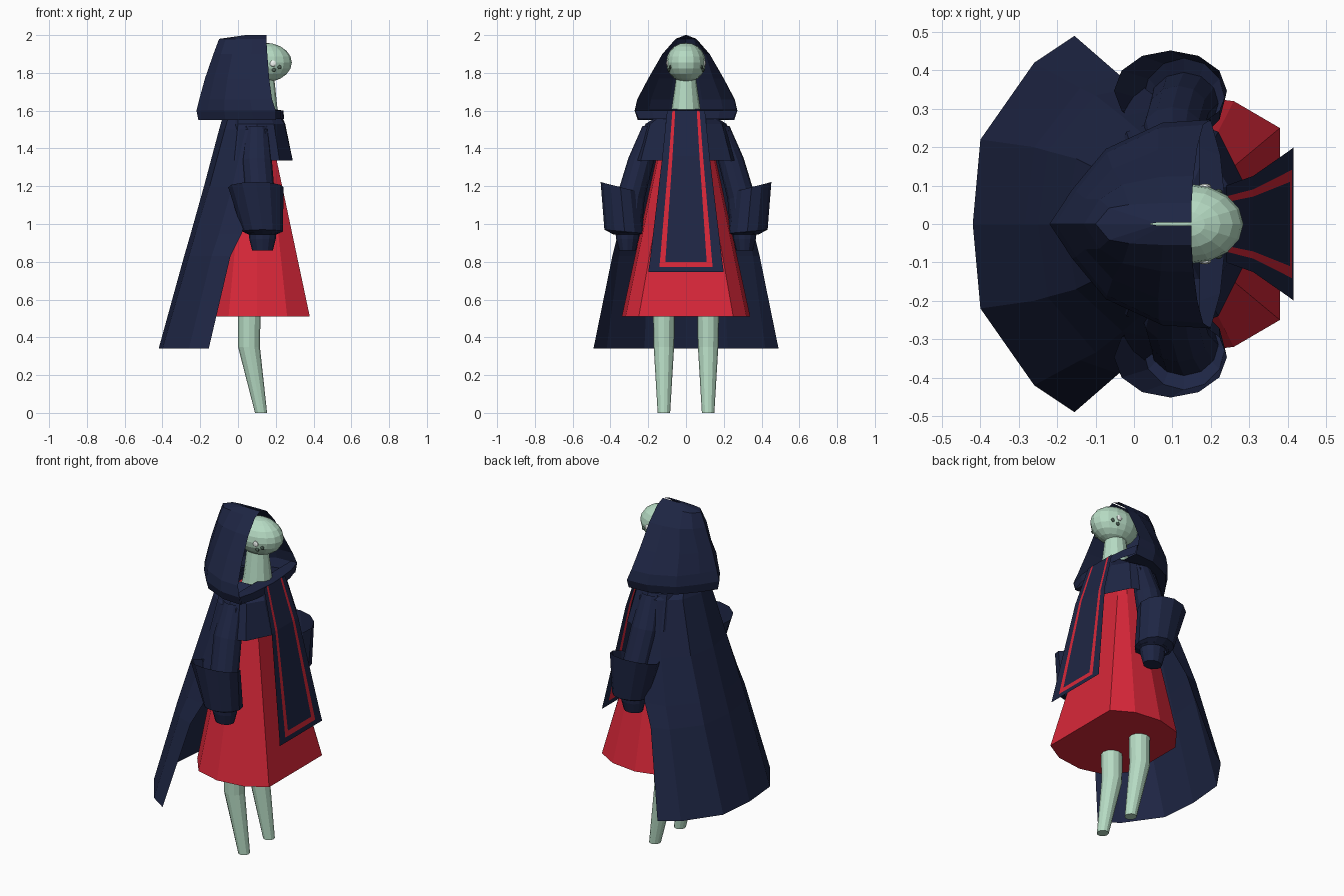
import bpy, bmesh
from math import sin, cos, pi


def material(name, rgb):
    m = bpy.data.materials.new(name)
    m.diffuse_color = (*rgb, 1)
    return m


NAVY = material("navy", (0.013, 0.019, 0.058))
RED = material("red", (0.68, 0.02, 0.04))
SKIN = material("skin", (0.47, 0.71, 0.55))
DARK = material("dark", (0.08, 0.13, 0.1))
WHITE = material("white", (0.9, 0.95, 0.92))


def loft(name, rows, mats, closed=False, cap_first=False, cap_last=False, pick=None):
    """Skin a sheet over rows of points; pick(row, column) chooses the material."""
    bm = bmesh.new()
    vs = [[bm.verts.new(p) for p in row] for row in rows]
    n = len(rows[0])
    for i in range(len(rows) - 1):
        for j in range(n if closed else n - 1):
            k = (j + 1) % n
            f = bm.faces.new((vs[i][j], vs[i][k], vs[i + 1][k], vs[i + 1][j]))
            if pick:
                f.material_index = pick(i, j)
    if cap_first:
        bm.faces.new(vs[0])
    if cap_last:
        bm.faces.new(vs[-1])
    bmesh.ops.remove_doubles(bm, verts=bm.verts, dist=0.0005)
    bmesh.ops.recalc_face_normals(bm, faces=bm.faces)
    me = bpy.data.meshes.new(name)
    bm.to_mesh(me)
    bm.free()
    ob = bpy.data.objects.new(name, me)
    bpy.context.collection.objects.link(ob)
    for m in mats:
        me.materials.append(m)
    return ob


def sym(z, half):
    """Row mirrored across y = 0 from one half, at height z."""
    pts = [(x, y, z) for x, y in half]
    return pts + [(x, -y, z) for x, y, z in reversed(pts)]


def tube(name, rings, mat, sides=12, side=1, **caps):
    """Rings given as centre x, y, z, radius x, radius y, tilt."""
    rows = []
    for cx, cy, cz, rx, ry, tilt in rings:
        rows.append([(cx + rx * cos(a), side * (cy + ry * sin(a)), cz + tilt * sin(a))
                     for a in (2 * pi * i / sides for i in range(sides))])
    return loft(name, rows, [mat], closed=True, **caps)


def ball(name, loc, scale, mat, seg=16, rings=10):
    bpy.ops.mesh.primitive_uv_sphere_add(segments=seg, ring_count=rings, radius=1, location=loc)
    ob = bpy.context.object
    ob.name = name
    ob.scale = scale
    ob.data.materials.append(mat)


# head and neck
ball("head", (0.14, 0, 1.855), (0.145, 0.105, 0.105), SKIN)
tube("neck", [(0.13, 0, 1.53, 0.1, 0.09, 0), (0.13, 0, 1.6, 0.08, 0.078, 0),
              (0.13, 0, 1.79, 0.06, 0.05, 0)], SKIN, cap_first=True)

# hood: horseshoe levels of height, front x, half width, back x, bluntness
hood = []
for z, xf, w, xb, k in [(2.0, 0.15, 0.004, 0.04, 0.2), (1.98, 0.15, 0.055, -0.1, 0.25),
                        (1.9, 0.155, 0.125, -0.13, 0.6), (1.77, 0.165, 0.2, -0.175, 1),
                        (1.66, 0.18, 0.258, -0.205, 1), (1.6, 0.2, 0.272, -0.22, 1),
                        (1.55, 0.2, 0.255, -0.21, 1), (1.57, 0.19, 0.12, -0.05, 1)]:
    hood.append(sym(z, [(xf + (xb - xf) * t, w * f ** k if f else 0)
                        for t, f in [(0, 1), (0.3, 0.97), (0.65, 0.72), (0.86, 0.33), (1, 0)]]))
loft("hood", hood, [NAVY])

# collar roll closing the hood across the chest
loft("collar", [sym(1.61, [(0.17, 0.26), (0.17, 0.2), (0.17, 0.1), (0.18, 0)]),
                sym(1.60, [(0.2, 0.27), (0.225, 0.18), (0.235, 0.08), (0.24, 0)]),
                sym(1.555, [(0.2, 0.25), (0.225, 0.17), (0.235, 0.08), (0.245, 0)])], [NAVY])

# shoulder mantle
loft("mantle", [
    sym(1.6, [(0.22, 0), (0.2, 0.08), (0.15, 0.1), (0.08, 0.1), (0, 0.08), (-0.04, 0)]),
    sym(1.53, [(0.25, 0), (0.245, 0.1), (0.19, 0.19), (0.1, 0.215), (0, 0.18), (-0.08, 0)]),
    sym(1.335, [(0.29, 0), (0.29, 0.1), (0.22, 0.24), (0.1, 0.285), (-0.02, 0.24), (-0.13, 0)])],
    [NAVY])

# cape hanging down the back
loft("cape", [
    sym(1.57, [(0.1, 0.12), (0.02, 0.12), (-0.05, 0.08), (-0.08, 0)]),
    sym(1.5, [(0.15, 0.225), (0.04, 0.22), (-0.07, 0.13), (-0.1, 0)]),
    sym(1.2, [(0.09, 0.305), (-0.03, 0.28), (-0.15, 0.17), (-0.18, 0)]),
    sym(0.95, [(0.02, 0.36), (-0.1, 0.335), (-0.225, 0.19), (-0.25, 0)]),
    sym(0.83, [(-0.04, 0.39), (-0.14, 0.355), (-0.26, 0.2), (-0.285, 0)]),
    sym(0.34, [(-0.155, 0.49), (-0.26, 0.42), (-0.4, 0.22), (-0.42, 0)])], [NAVY])

# red dress with closed hem
loft("dress", [
    sym(0.51, [(0.38, 0.25), (0.26, 0.32), (0.1, 0.34), (-0.05, 0.3), (-0.15, 0.17)]),
    sym(1.36, [(0.2, 0.1), (0.17, 0.145), (0.1, 0.155), (0.03, 0.13), (-0.02, 0.08)]),
    sym(1.54, [(0.17, 0.06), (0.15, 0.1), (0.1, 0.11), (0.05, 0.1), (0, 0.06)])],
    [RED], closed=True, cap_first=True, cap_last=True)

# stole with red inset border
COLS = [-1, -0.72, -0.57, 0.57, 0.72, 1]
stole = [[(x, c * w, z) for c in COLS] for x, z, w in
         [(0.24, 1.6, 0.1), (0.31, 1.36, 0.125), (0.406, 0.8, 0.192),
          (0.411, 0.772, 0.196), (0.415, 0.745, 0.2)]]
loft("stole", stole, [NAVY, RED],
     pick=lambda i, j: int((i < 3 and j in (1, 3)) or (i == 2 and j == 2)))

# paired parts
for side, tag in ((1, "left"), (-1, "right")):
    tube(tag + "_leg", [(0.06, 0.117, 0.56, 0.06, 0.058, 0), (0.058, 0.117, 0.35, 0.058, 0.054, 0),
                        (0.122, 0.117, 0, 0.032, 0.033, 0)], SKIN, side=side, cap_last=True)
    tube(tag + "_sleeve", [(0.1, 0.18, 1.52, 0.06, 0.05, 0), (0.1, 0.24, 1.33, 0.08, 0.065, 0.02),
                           (0.115, 0.29, 1.15, 0.08, 0.07, 0.02),
                           (0.13, 0.315, 0.95, 0.09, 0.08, 0)], NAVY, side=side)
    tube(tag + "_cuff", [(0.095, 0.347, 1.195, 0.147, 0.105, 0.027),
                         (0.13, 0.325, 0.96, 0.107, 0.107, 0.01),
                         (0.13, 0.315, 0.945, 0.075, 0.07, 0)], NAVY, side=side)
    tube(tag + "_hand", [(0.13, 0.31, 0.97, 0.075, 0.065, 0), (0.13, 0.31, 0.92, 0.07, 0.06, 0),
                         (0.13, 0.31, 0.86, 0.055, 0.045, 0)], NAVY, side=side, cap_last=True)
    for i, (x, y, z, r, m) in enumerate([(0.185, 0.098, 1.85, 0.017, WHITE),
                                         (0.22, 0.084, 1.83, 0.011, DARK),
                                         (0.19, 0.091, 1.815, 0.011, DARK)]):
        ball(f"{tag}_eye_{i + 1}", (x, side * y, z), (r, 0.007, r), m, 10, 6)
